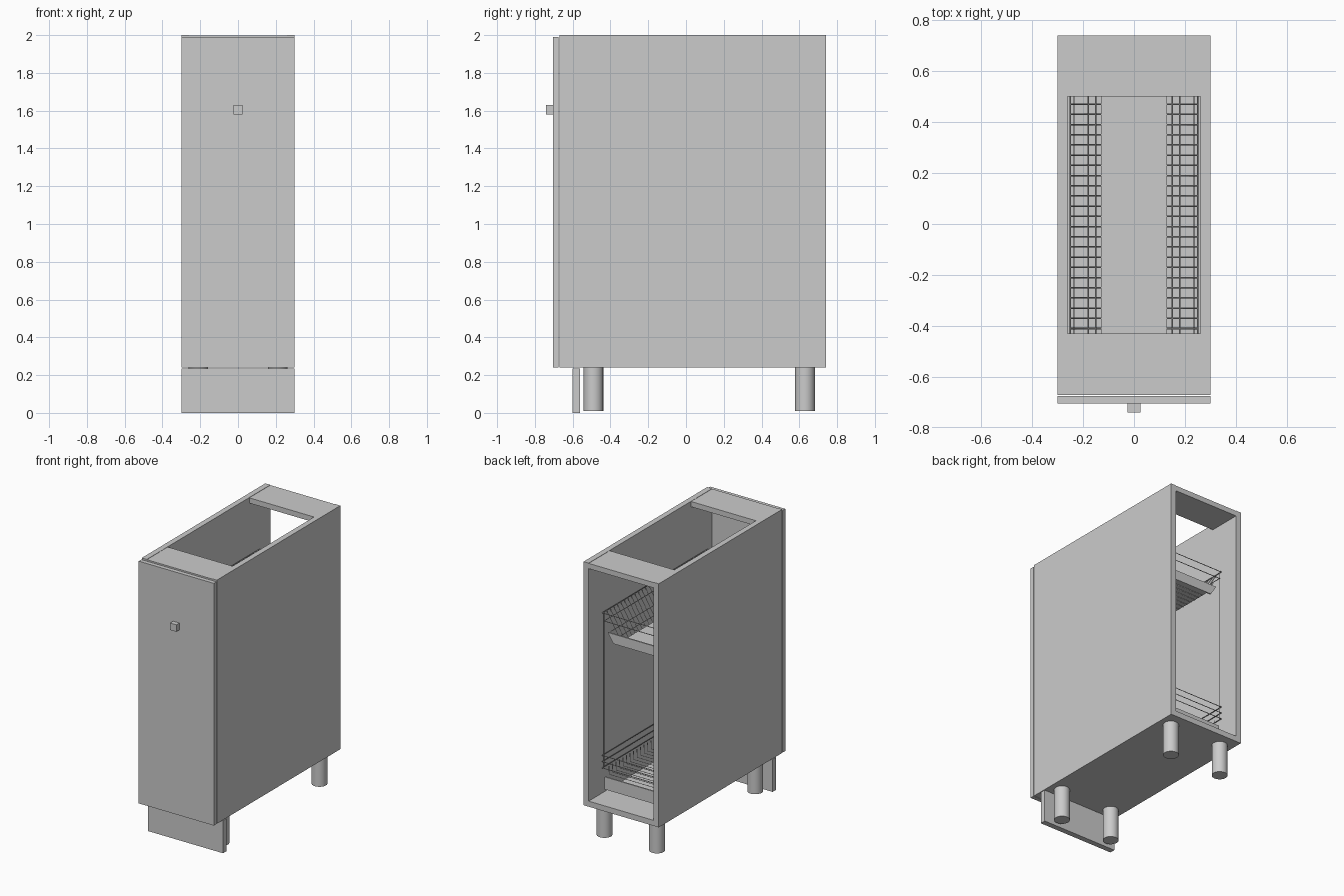
import bpy

cube = bpy.data.objects.get("Cube")
if cube:
    bpy.data.objects.remove(cube, do_unlink=True)

grey = bpy.data.materials.new("light_grey")
grey.use_nodes = True
COLOUR = (0.6, 0.6, 0.6, 1)
grey.diffuse_color = COLOUR
grey.node_tree.nodes["Principled BSDF"].inputs["Base Color"].default_value = COLOUR


def mesh_object(name, verts, faces):
    mesh = bpy.data.meshes.new(name)
    mesh.from_pydata(verts, [], faces)
    mesh.materials.append(grey)
    obj = bpy.data.objects.new(name, mesh)
    bpy.context.collection.objects.link(obj)
    return obj


def prism(name, y0, y1, z0, z1, bottom, top):
    """Block along y whose section is given by x ranges at its bottom and top."""
    verts = [(x, y, z) for z, xs in ((z0, bottom), (z1, top))
             for x, y in ((xs[0], y0), (xs[1], y0), (xs[1], y1), (xs[0], y1))]
    faces = [(3, 2, 1, 0), (4, 5, 6, 7)]
    faces += [(i, (i + 1) % 4, (i + 1) % 4 + 4, i + 4) for i in range(4)]
    return mesh_object(name, verts, faces)


def box(name, x0, x1, y0, y1, z0, z1):
    return prism(name, y0, y1, z0, z1, (x0, x1), (x0, x1))


def wires(name, paths, radius=0.003):
    curve = bpy.data.curves.new(name, "CURVE")
    curve.dimensions = "3D"
    curve.bevel_depth = radius
    curve.bevel_resolution = 0
    curve.use_fill_caps = True
    curve.materials.append(grey)
    for points, closed in paths:
        spline = curve.splines.new("POLY")
        spline.points.add(len(points) - 1)
        for p, co in zip(spline.points, points):
            p.co = (*co, 1)
        spline.use_cyclic_u = closed
    obj = bpy.data.objects.new(name, curve)
    bpy.context.collection.objects.link(obj)
    bpy.ops.object.select_all(action="DESELECT")
    obj.select_set(True)
    bpy.context.view_layer.objects.active = obj
    bpy.ops.object.convert(target="MESH")


def ring(half_x, half_y, z):
    return [(-half_x, -half_y, z), (half_x, -half_y, z),
            (half_x, half_y, z), (-half_x, half_y, z)], True


# Carcass: two sides, a bottom and two top rails, open at the back
W, T, FRONT, BACK, BASE, TOP = 0.30, 0.04, -0.67, 0.74, 0.24, 2.0
IN = W - T
for side, s in (("right", -1), ("left", 1)):
    x0, x1 = sorted((s * IN, s * W))
    box(side + "_side_panel", x0, x1, FRONT, BACK, BASE, TOP)
box("bottom_panel", -IN, IN, FRONT, BACK, BASE, BASE + T)
box("front_top_rail", -IN, IN, FRONT, -0.43, TOP - T, TOP - 0.002)
box("back_top_rail", -IN, IN, 0.5, BACK, TOP - T, TOP - 0.002)

# Door, knob and plinth
box("door", -W, W, -0.705, -0.675, BASE, 1.99)
box("knob", -0.025, 0.025, -0.74, -0.705, 1.58, 1.63)
box("plinth", -W, W, -0.6, -0.56, 0, 0.235)

# Round legs
for row, y in (("front", -0.49), ("back", 0.63)):
    for side, x in (("right", -0.21), ("left", 0.21)):
        bpy.ops.mesh.primitive_cylinder_add(vertices=24, radius=0.052, depth=0.23,
                                            location=(x, y, 0.125))
        leg = bpy.context.object
        leg.name = f"{row}_{side}_leg"
        leg.data.materials.append(grey)
        bpy.ops.object.shade_smooth_by_angle()

# Upper basket: sloping wire sides around a solid floor and end plates
END = 0.6
HOOPS = [-0.57 + 0.04 * i for i in range(29)]
RIM, FLOOR = 1.59, 1.39
paths = [ring(0.25, END, RIM), ring(0.235, END, RIM - 0.055)]
for y in HOOPS:
    paths.append(([(-0.25, y, RIM), (-0.13, y, FLOOR), (0.13, y, FLOOR), (0.25, y, RIM)], False))
for x, z in ((0.18, 1.475), (0.15, 1.425)):
    paths += [([(s * x, -END, z), (s * x, END, z)], False) for s in (-1, 1)]
wires("upper_basket_wires", paths)
box("upper_basket_floor", -0.13, 0.13, -END, END, FLOOR, FLOOR + 0.008)
for name, y in (("front", -END), ("back", END - 0.01)):
    prism(f"upper_basket_{name}_plate", y, y + 0.01, FLOOR, FLOOR + 0.07,
          (-0.16, 0.16), (-0.205, 0.205))

# Lower basket: upright wire tray on a low plate frame
paths = [ring(0.25, END, z) for z in (0.47, 0.515, 0.56)]
for y in HOOPS:
    paths.append(([(-0.23, y, 0.47), (-0.23, y, 0.41), (0.23, y, 0.41), (0.23, y, 0.47)], False))
wires("lower_basket_wires", paths)
for name, y in (("front", -END), ("back", END - 0.01)):
    box(f"lower_basket_{name}_plate", -0.23, 0.23, y, y + 0.01, 0.32, 0.41)

# Upright rods joining the two baskets
wires("basket_uprights", [([(sx * 0.25, sy * 0.58, 0.47), (sx * 0.25, sy * 0.58, RIM)], False)
                          for sx in (-1, 1) for sy in (-1, 1)])
